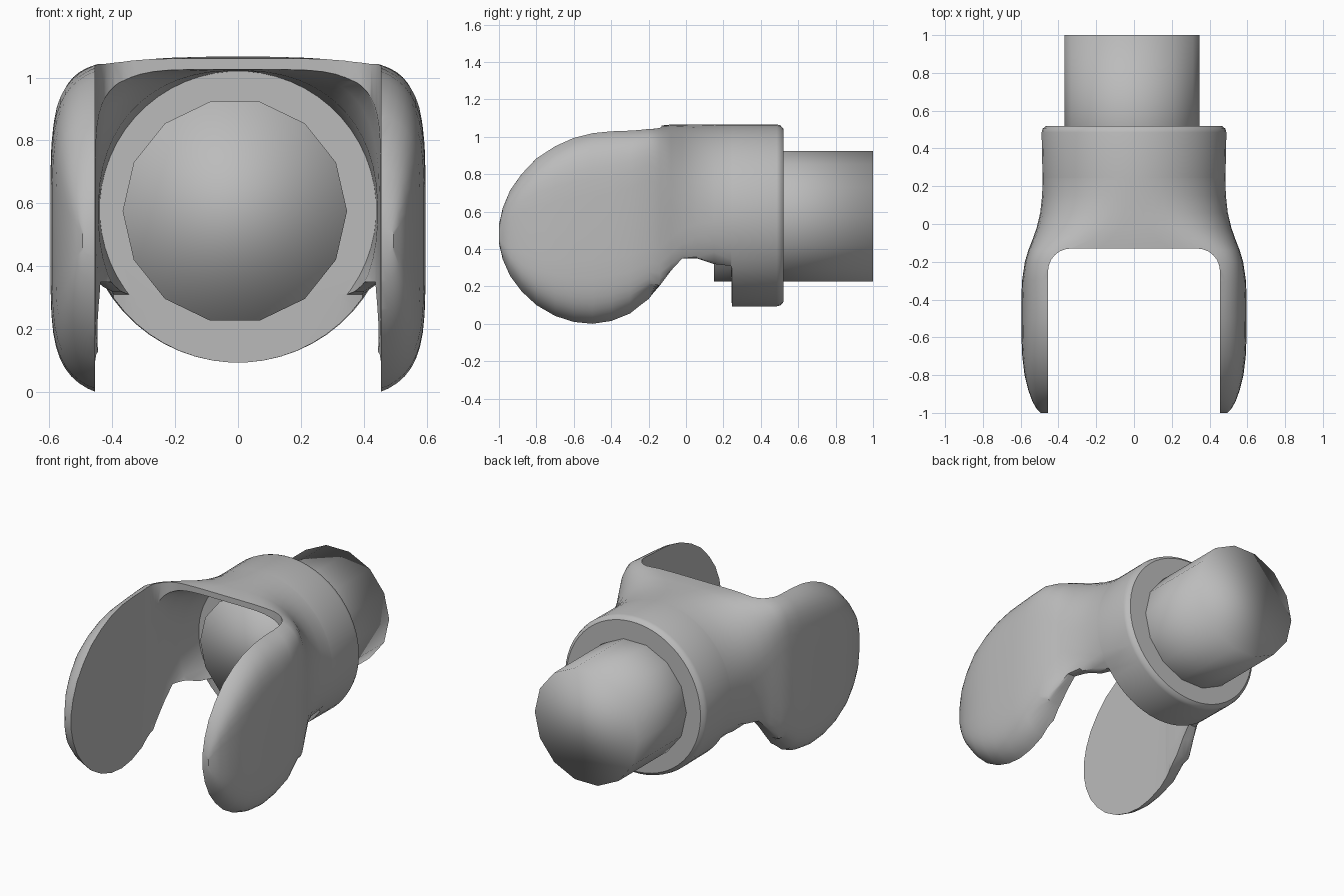
import bpy, bmesh, math

if "Cube" in bpy.data.objects:
    bpy.data.objects.remove(bpy.data.objects["Cube"])

grey = bpy.data.materials.new("plain grey")
grey.diffuse_color = (0.5, 0.5, 0.5, 1)
grey.use_nodes = True
grey.node_tree.nodes["Principled BSDF"].inputs["Base Color"].default_value = grey.diffuse_color
INNER = 0.455   # half width of the gap between the two arms


def make(name, bm):
    bmesh.ops.recalc_face_normals(bm, faces=bm.faces)
    me = bpy.data.meshes.new(name)
    bm.to_mesh(me)
    bm.free()
    me.materials.append(grey)
    ob = bpy.data.objects.new(name, me)
    bpy.context.collection.objects.link(ob)
    return ob


def section(y, w, top, bottom, n, floor=-1.0, count=56):
    """Superellipse ring in the xz plane, flattened below the floor height."""
    mid, half = (top + bottom) / 2, (top - bottom) / 2
    pts = []
    for i in range(count):
        a = 2 * math.pi * (i + 0.5) / count
        c, s = math.cos(a), math.sin(a)
        x = math.copysign(abs(c) ** (2 / n), c) * w
        z = math.copysign(abs(s) ** (2 / n), s) * half + mid
        pts.append((x, y, max(z, floor)))
    return pts


def loft(name, rings):
    bm = bmesh.new()
    loops = [[bm.verts.new(p) for p in r] for r in rings]
    for a, b in zip(loops, loops[1:]):
        for i in range(len(a)):
            j = (i + 1) % len(a)
            bm.faces.new((a[i], a[j], b[j], b[i]))
    bm.faces.new(loops[0])
    bm.faces.new(loops[-1])
    return make(name, bm)


def activate(ob):
    bpy.ops.object.select_all(action='DESELECT')
    ob.select_set(True)
    bpy.context.view_layer.objects.active = ob


def subtract(ob, cutter):
    activate(ob)
    m = ob.modifiers.new("cut", 'BOOLEAN')
    m.operation, m.solver, m.object = 'DIFFERENCE', 'EXACT', cutter
    bpy.ops.object.modifier_apply(modifier=m.name)
    bpy.data.objects.remove(cutter)


# Collar and hood: y, half width, top, bottom, squareness, floor
hub_rows = [
    (0.52, 0.465, 1.045, 0.115, 2, -1),
    (0.505, 0.484, 1.062, 0.098, 2, -1),
    (0.485, 0.49, 1.067, 0.093, 2, -1),
    (0.245, 0.485, 1.067, 0.093, 2, -1),
    (0.24, 0.485, 1.067, 0.093, 2, 0.31),
    (0.15, 0.487, 1.067, 0.09, 2.1, 0.32),
    (0.06, 0.497, 1.067, 0.09, 2.4, 0.35),
    (-0.02, 0.516, 1.067, 0.09, 3.0, 0.35),
    (-0.08, 0.537, 1.066, 0.09, 4.0, 0.285),
    (-0.14, 0.56, 1.06, 0.09, 5.5, 0.205),
]
# Arms: the top and bottom are those of the inner face
arm_rows = [
    (-0.20, 0.578, 1.04, 0.135, 6),
    (-0.30, 0.593, 1.033, 0.055, 5.5),
    (-0.40, 0.597, 1.03, 0.015, 5),
    (-0.50, 0.597, 1.02, 0.0, 5),
    (-0.60, 0.596, 0.995, 0.01, 5),
    (-0.70, 0.592, 0.95, 0.042, 5),
    (-0.80, 0.58, 0.885, 0.1, 5),
    (-0.88, 0.56, 0.80, 0.175, 5),
    (-0.94, 0.538, 0.715, 0.255, 5),
    (-0.98, 0.515, 0.62, 0.345, 5),
    (-1.00, 0.495, 0.53, 0.43, 5),
]
rings = [section(*r) for r in hub_rows]
for y, w, top, bottom, n in arm_rows:
    k = (1 - (INNER / w) ** n) ** (1 / n)
    mid, half = (top + bottom) / 2, (top - bottom) / 2 / k
    rings.append(section(y, w, mid + half, mid - half, n))
fork = loft("fork_body", rings)

# Hollow under the hood
hollow = loft("hood_cutter", [section(*r) for r in [
    (0.24, 0.44, 1.02, 0.14, 2),
    (0.06, 0.444, 1.022, 0.12, 2.3),
    (-0.06, 0.45, 1.024, 0.05, 3.5),
    (-0.14, 0.453, 1.026, 0.0, 5.5),
    (-0.32, 0.454, 1.026, -0.1, 8),
]])
subtract(fork, hollow)

# Gap between the arms, with rounded back corners
r = 0.12
outline = [(INNER, -1.3)]
for sx in (1, -1):
    arc = [(sx * (INNER - r + r * math.cos(a)), -0.13 - r + r * math.sin(a))
           for a in [math.pi / 2 * i / 6 for i in range(7)]]
    outline += arc if sx == 1 else arc[::-1]
outline.append((-INNER, -1.3))
gap = loft("gap_cutter", [[(x, y, z) for x, y in outline] for z in (-0.5, 1.6)])
subtract(fork, gap)
activate(fork)
bpy.ops.object.shade_smooth_by_angle(angle=math.radians(38))

# Shaft running through the collar
sides = 14
shaft = loft("shaft", [[(0.357 * math.cos(2 * math.pi * i / sides) - 0.01, y,
                         0.357 * math.sin(2 * math.pi * i / sides) + 0.575)
                        for i in range(sides)] for y in (0.15, 1.0)])
for p in shaft.data.polygons:
    p.use_smooth = True
